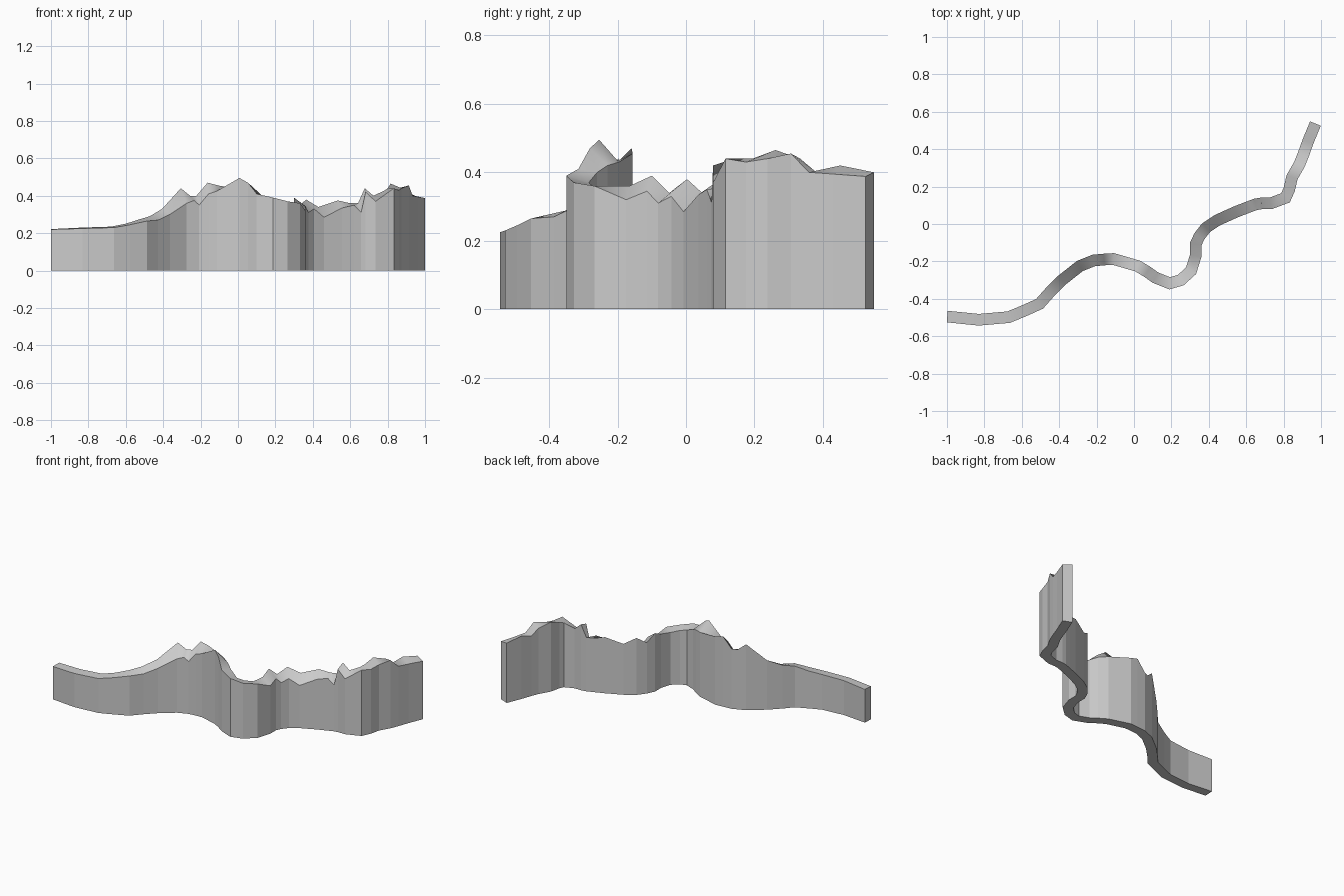
import bpy, bmesh
from mathutils import Vector

HALF_WIDTH = 0.031

# Stations along the wall: centre x, centre y, front rim height, back rim height
stations = [
    (-1, -.495, .22, .222), (-.83, -.512, .225, .23), (-.67, -.498, .23, .235),
    (-.59, -.465, .245, .25), (-.505, -.427, .265, .275), (-.45, -.365, .27, .29),
    (-.385, -.30, .30, .33), (-.29, -.225, .36, .44), (-.245, -.207, .375, .40),
    (-.215, -.195, .35, .40), (-.16, -.19, .41, .47), (-.11, -.187, .425, .455),
    (.02, -.225, .495, .43), (.07, -.255, .47, .42), (.115, -.287, .41, .40),
    (.19, -.317, .39, .37), (.25, -.30, .37, .36), (.305, -.25, .36, .35),
    (.33, -.17, .32, .36), (.33, -.107, .345, .39), (.35, -.065, .31, .34),
    (.385, -.02, .33, .38), (.445, .02, .285, .34), (.545, .065, .335, .375),
    (.61, .09, .35, .36), (.65, .105, .31, .36), (.68, .11, .42, .44),
    (.73, .11, .37, .40), (.81, .14, .44, .43), (.83, .185, .43, .44),
    (.845, .25, .44, .465), (.885, .32, .455, .44), (.905, .37, .40, .40),
    (.93, .44, .395, .42), (.97, .537, .388, .40),
]


def side_offset(i):
    """Mitred sideways offset at a station."""
    p = [Vector(s[:2]) for s in stations[max(i - 1, 0):i + 2]]
    d1, d2 = (p[1] - p[0]).normalized(), (p[-1] - p[-2]).normalized()
    t = (d1 + d2).normalized()
    return Vector((-t.y, t.x)) * HALF_WIDTH / max(t.dot(d1), 0.8)


# Wall strip: one rectangular section per station, bridged to the next
bm = bmesh.new()
rings = []
for i, (x, y, z_front, z_back) in enumerate(stations):
    c, o = Vector((x, y)), side_offset(i)
    f, b = c - o, c + o
    f.x, b.x = max(f.x, -1), max(b.x, -1)
    rings.append([bm.verts.new(v) for v in (
        (f.x, f.y, 0), (f.x, f.y, z_front), (b.x, b.y, z_back), (b.x, b.y, 0))])

for a, b in zip(rings, rings[1:]):
    for k in range(4):
        n = (k + 1) % 4
        face = bm.faces.new((a[k], b[k], b[n], a[n]))
        face.smooth = k == 1      # only the ragged top is smooth

# End caps
bm.faces.new(rings[0])
bm.faces.new(rings[-1][::-1])
bmesh.ops.recalc_face_normals(bm, faces=bm.faces)

mesh = bpy.data.meshes.new("winding_wall")
bm.to_mesh(mesh)
bm.free()
wall = bpy.data.objects.new("winding_wall", mesh)
bpy.context.collection.objects.link(wall)
